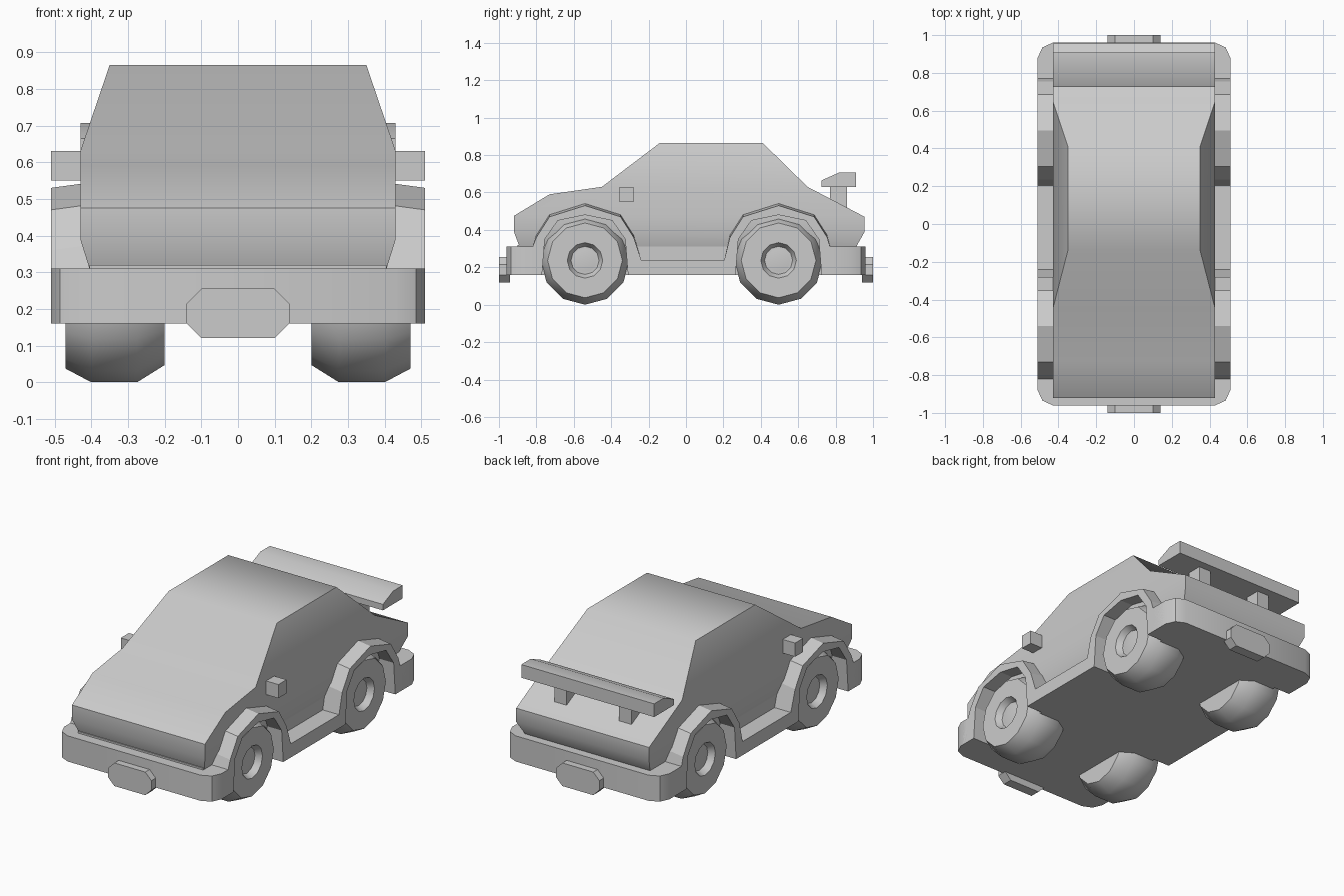
import bpy, bmesh, math
from mathutils import Matrix, Vector

cube = bpy.data.objects.get("Cube")
if cube:
    bpy.data.objects.remove(cube, do_unlink=True)

GREY = (0.6, 0.6, 0.6, 1)
grey = bpy.data.materials.new("plain_grey")
grey.use_nodes = True
grey.diffuse_color = GREY
grey.node_tree.nodes["Principled BSDF"].inputs["Base Color"].default_value = GREY


def finish(name, bm, smooth=0):
    """Turn a bmesh into a named object, smooth below the given angle."""
    bmesh.ops.recalc_face_normals(bm, faces=bm.faces)
    mesh = bpy.data.meshes.new(name)
    bm.to_mesh(mesh)
    bm.free()
    mesh.materials.append(grey)
    obj = bpy.data.objects.new(name, mesh)
    bpy.context.collection.objects.link(obj)
    if smooth:
        bpy.ops.object.select_all(action="DESELECT")
        obj.select_set(True)
        bpy.context.view_layer.objects.active = obj
        bpy.ops.object.shade_smooth_by_angle(angle=math.radians(smooth))
    return obj


def prism(axis, a, b, pts, end_pts=None):
    """Extrude a 2D outline from a to b along an axis."""
    bm = bmesh.new()

    def ring(outline, t):
        verts = []
        for p in outline:
            co = list(p)
            co.insert("xyz".index(axis), t)
            verts.append(bm.verts.new(co))
        return verts

    first, last = ring(pts, a), ring(end_pts or pts, b)
    bm.faces.new(first)
    bm.faces.new(last[::-1])
    n = len(pts)
    for i in range(n):
        j = (i + 1) % n
        bm.faces.new((first[i], first[j], last[j], last[i]))
    return bm


def box(name, x, y, z):
    return finish(name, prism("z", *z, [(x[0], y[0]), (x[1], y[0]), (x[1], y[1]), (x[0], y[1])]))


# Body shell: side profile, narrowed towards the roof and below the waist
BELT, WAIST, ROOF, BASE = 0.63, 0.39, 0.865, 0.31
body = prism("x", -0.43, 0.43, [
    (-0.89, BASE), (-0.92, WAIST), (-0.92, 0.475), (-0.73, 0.59), (-0.45, BELT),
    (-0.14, ROOF), (0.41, ROOF), (0.65, BELT), (0.955, 0.47), (0.955, WAIST), (0.91, BASE)])
for level in (BELT, WAIST):
    bmesh.ops.bisect_plane(body, geom=body.verts[:] + body.edges[:] + body.faces[:],
                           dist=0.0001, plane_co=(0, 0, level), plane_no=(0, 0, 1))
for v in body.verts:
    half = 0.43
    if v.co.z > BELT:
        half -= 0.08 * (v.co.z - BELT) / (ROOF - BELT)
    elif v.co.z < WAIST:
        half -= 0.025 * (WAIST - v.co.z) / (WAIST - BASE)
    v.co.x = math.copysign(half, v.co.x)
finish("body_shell", body, 45)

# Floor and bumpers
FLOOR = 0.16
box("floor", (-0.405, 0.405), (-0.9, 0.9), (FLOOR, 0.32))
for name, s, inner in (("front_bumper", -1, 0.8), ("rear_bumper", 1, 0.75)):
    half = [(0.51, inner), (0.51, 0.88), (0.485, 0.935), (0.43, 0.96)]
    outline = half + [(-x, y) for x, y in reversed(half)]
    finish(name, prism("z", FLOOR, BASE, [(x, s * y) for x, y in outline]), 35)

# Fenders and sills: one outline per side with two wheel arches
AXLES = (-0.54, 0.495)
ARCH_IN = [(-0.23, FLOOR), (-0.215, 0.35), (-0.145, 0.45), (0, 0.48),
           (0.145, 0.45), (0.215, 0.35), (0.23, FLOOR)]
ARCH_OUT = [(-0.26, 0.36), (-0.19, 0.47), (0, 0.53), (0.19, 0.47), (0.26, 0.36)]


def side_outline(lift):
    front, rear = AXLES
    pts = [(-0.86, FLOOR)]
    for c in AXLES:
        pts += [(c + d, z) for d, z in ARCH_IN]
    pts += [(0.86, FLOOR), (0.86, BASE), (rear + 0.275, BASE)]
    pts += [(rear + d, z + lift) for d, z in reversed(ARCH_OUT)]
    pts += [(rear - 0.29, 0.24), (front + 0.3, 0.24)]
    pts += [(front + d, z + lift) for d, z in reversed(ARCH_OUT)]
    return pts + [(front - 0.28, BASE), (-0.86, BASE)]


SIDES = (("left", 1), ("right", -1))
for side, s in SIDES:
    finish(side + "_fenders_and_sill",
           prism("x", s * 0.4, s * 0.51, side_outline(0.015), side_outline(0)))

# Wheels: rounded tyre with a recessed hub, revolved around the axle
WHEEL = [(0.2, 0), (0.2, 0.19), (0.275, 0.237), (0.4, 0.237), (0.47, 0.2),
         (0.47, 0.095), (0.435, 0.075), (0.435, 0.06), (0.45, 0)]
for side, s in SIDES:
    for end, y in zip(("front", "rear"), AXLES):
        bm = bmesh.new()
        centre = Vector((0, y, 0.237))
        verts = [bm.verts.new(centre + Vector((s * x, 0, r))) for x, r in WHEEL]
        edges = [bm.edges.new(pair) for pair in zip(verts, verts[1:])]
        bmesh.ops.spin(bm, geom=verts + edges, cent=centre, axis=(1, 0, 0),
                       angle=math.tau, steps=12)
        bmesh.ops.remove_doubles(bm, verts=bm.verts, dist=0.0005)
        finish(f"{end}_{side}_wheel", bm, 32)

# Plates on both bumpers
PLATE = [(0.1, 0.255), (0.14, 0.215), (0.14, 0.16), (0.1, 0.12)]
for name, s in (("front_plate", -1), ("rear_plate", 1)):
    outline = PLATE + [(-x, z) for x, z in reversed(PLATE)]
    finish(name, prism("y", s * 0.94, s * 1.0, outline))

# Mirrors and spoiler posts
for side, s in SIDES:
    box(side + "_mirror", (s * 0.41, s * 0.51), (-0.355, -0.28), (0.55, 0.63))
    box(side + "_spoiler_post", (s * 0.17, s * 0.25), (0.77, 0.86), (0.48, 0.64))

# Spoiler wing
finish("spoiler_wing", prism("x", -0.43, 0.43, [
    (0.725, 0.63), (0.908, 0.63), (0.908, 0.707), (0.82, 0.707), (0.725, 0.665)]), 35)
